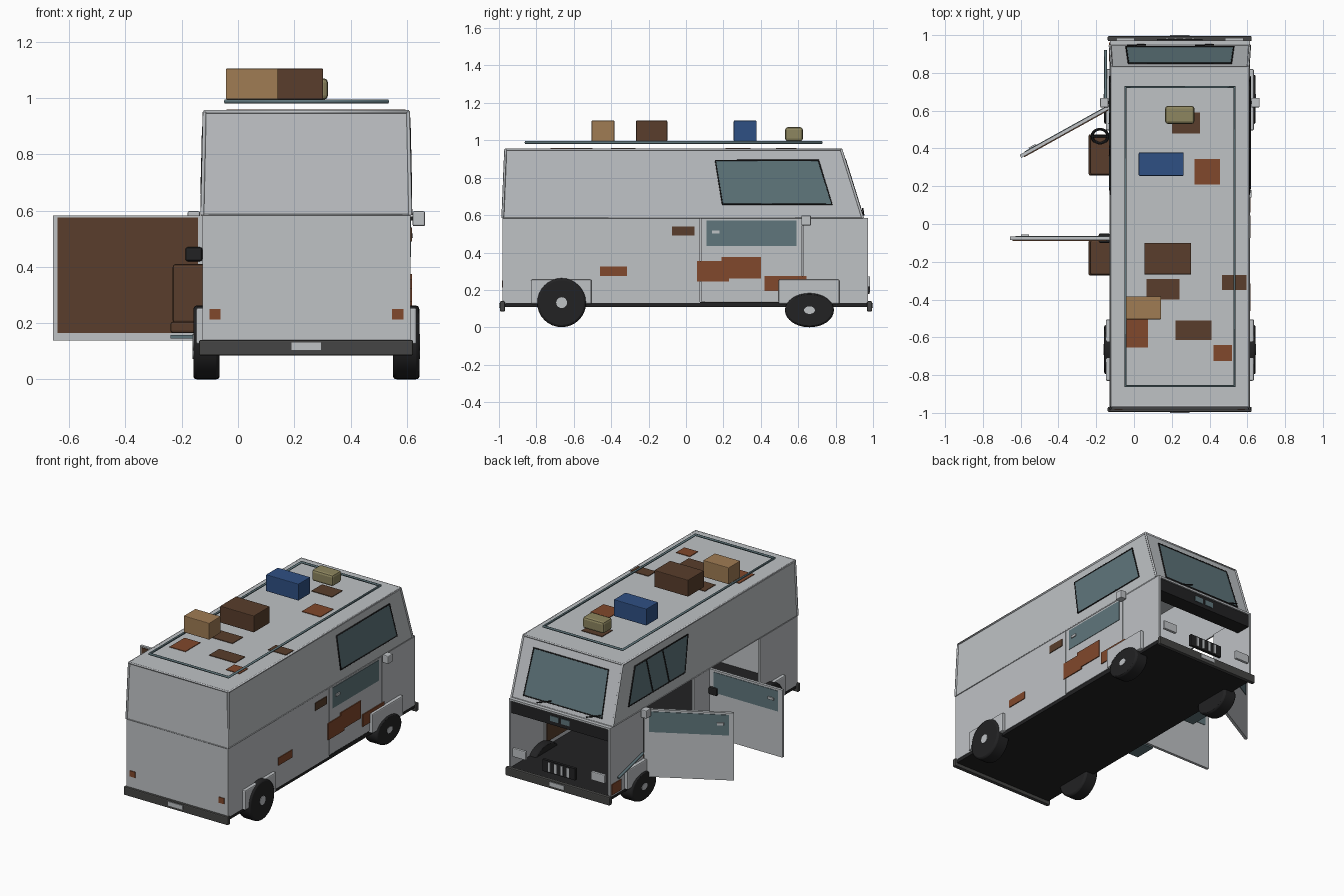
import bpy, bmesh, math
from mathutils import Vector, Matrix

cube = bpy.data.objects.get("Cube")
if cube:
    bpy.data.objects.remove(cube, do_unlink=True)


def material(name, r, g, b):
    m = bpy.data.materials.new(name)
    m.use_nodes = True
    m.diffuse_color = (r, g, b, 1)
    m.node_tree.nodes["Principled BSDF"].inputs["Base Color"].default_value = (r, g, b, 1)
    return m


PAINT = material("light grey paint", .52, .54, .56)
GLASS = material("dusty teal glass", .115, .18, .2)
BROWN = material("dark brown", .1, .048, .025)
RUST = material("rust orange", .22, .065, .025)
TAN = material("tan cardboard", .35, .2, .088)
BLUE = material("blue fabric", .028, .08, .23)
KHAKI = material("khaki canvas", .27, .24, .115)
BLACK = material("black rubber", .016, .016, .017)
METAL = material("dark grey metal", .06, .06, .058)

CX = .243        # centre line of the body
LOW, TOP = .37, .362   # half widths at the waist and the roof
WAIST, ROOF = .585, .955


def finish(bm, name, mat):
    bmesh.ops.recalc_face_normals(bm, faces=bm.faces)
    me = bpy.data.meshes.new(name)
    bm.to_mesh(me)
    bm.free()
    me.materials.append(mat)
    ob = bpy.data.objects.new(name, me)
    bpy.context.collection.objects.link(ob)
    return ob


def box(name, x, y, z, mat, bevel=0, matrix=None):
    """Box from (min, max) ranges."""
    bm = bmesh.new()
    bmesh.ops.create_cube(bm, size=1)
    for v in bm.verts:
        v.co = Vector([(r[0] + r[1]) / 2 + c * (r[1] - r[0]) for c, r in zip(v.co, (x, y, z))])
    if bevel:
        bmesh.ops.bevel(bm, geom=bm.edges[:], offset=bevel, segments=2, profile=.5, affect='EDGES')
    if matrix:
        bm.transform(matrix)
    return finish(bm, name, mat)


def plate(name, corners, normal, mat, thick=.006):
    """Thin flat plate that straddles a surface."""
    bm = bmesh.new()
    off = Vector(normal).normalized() * thick
    lower = [bm.verts.new(Vector(c) - off * .4) for c in corners]
    upper = [bm.verts.new(Vector(c) + off * .6) for c in corners]
    n = len(corners)
    bm.faces.new(lower)
    bm.faces.new(upper)
    for i in range(n):
        j = (i + 1) % n
        bm.faces.new((lower[i], lower[j], upper[j], upper[i]))
    return finish(bm, name, mat)


def bar(name, points, radius, mat, closed=False):
    cu = bpy.data.curves.new(name, 'CURVE')
    cu.dimensions = '3D'
    cu.bevel_depth = radius
    cu.bevel_resolution = 1
    cu.use_fill_caps = True
    sp = cu.splines.new('POLY')
    sp.points.add(len(points) - 1)
    for p, c in zip(sp.points, points):
        p.co = (*c, 1)
    sp.use_cyclic_u = closed
    cu.materials.append(mat)
    ob = bpy.data.objects.new(name, cu)
    bpy.context.collection.objects.link(ob)


def cylinder(name, loc, r, depth, mat, squash=1, bevel=0):
    bpy.ops.mesh.primitive_cylinder_add(vertices=32, radius=r, depth=depth, location=loc,
                                        rotation=(0, math.pi / 2, 0))
    ob = bpy.context.object
    ob.name = name
    ob.scale.x = squash
    ob.data.materials.append(mat)
    if bevel:
        mod = ob.modifiers.new("bevel", 'BEVEL')
        mod.width, mod.segments = bevel, 2
    bpy.ops.object.shade_smooth_by_angle()


# Floor and lower walls, open at the front and at the left doorways
L, R = CX - LOW, CX + LOW
box("floor", (L + .003, R - .003), (-.97, .97), (.108, .135), BLACK)
box("rear_wall", (L, R), (-.98, -.965), (.125, WAIST), PAINT)
for y in ((-.975, .075), (.625, .972)):
    box("right_wall", (R - .014, R), y, (.13, WAIST), PAINT)
for y in ((-.975, -.59), (-.07, .1), (.625, .972)):
    box("left_wall", (L, L + .014), y, (.13, WAIST), PAINT)
box("front_ledge", (L, R), (.92, .972), (.572, WAIST), PAINT)

# Upper cabin: tapered shell with an inward thickness
bm = bmesh.new()
base = [(L, -.98), (R, -.98), (R, .945), (L, .945)]
crown = [(CX - TOP, -.965), (CX + TOP, -.965), (CX + TOP, .83), (CX - TOP, .83)]
b = [bm.verts.new((*c, WAIST)) for c in base]
t = [bm.verts.new((*c, ROOF)) for c in crown]
bm.faces.new(t)
for i in range(4):
    j = (i + 1) % 4
    bm.faces.new((b[i], b[j], t[j], t[i]))
shell = finish(bm, "upper_cabin", PAINT)
mod = shell.modifiers.new("thickness", 'SOLIDIFY')
mod.thickness, mod.offset = .012, -1
for lo, hi in zip(base, crown):
    bar("corner_post", [(*lo, WAIST), (*hi, ROOF - .004)], .007, PAINT)
bar("roof_edge", [(*c, ROOF - .004) for c in crown], .007, PAINT, True)
bar("waist_seam", [(*c, WAIST) for c in base], .003, PAINT, True)


# Windscreen and slanted side windows, each with a dark surround
def front_y(z):
    return .945 - .115 * (z - WAIST) / (ROOF - WAIST)


def window(name, corners, normal):
    plate(name, corners, normal, GLASS)
    lift = Vector(normal).normalized() * .003
    bar(name + "_trim", [Vector(c) + lift for c in corners], .005, BLACK, True)


window("windscreen", [(CX + s * w, front_y(z), z) for s, w, z in
       ((-1, .285, .615), (1, .285, .615), (1, .272, .898), (-1, .272, .898))], (0, .37, .115))
for s in (-1, 1):
    pts = [(CX + s * (LOW - .008 * (z - WAIST) / (ROOF - WAIST)), y, z) for y, z in
           ((.195, .658), (.78, .658), (.708, .893), (.157, .893))]
    window("side_window", pts, (s, 0, .02))
    bar("wiper", [(CX + s * .18, .95, .6), (CX + s * .18 - .1, .945, .635)], .004, BLACK)
    # Door mirror
    box("mirror", sorted((CX + s * (LOW + .008), CX + s * (LOW + .052))), (.617, .668), (.545, .598), PAINT, .005)
    box("mirror_arm", sorted((CX + s * (LOW - .01), CX + s * (LOW + .02))), (.635, .65), (.565, .58), BLACK)
for y in (.36, .53):
    bar("left_window_mullion", [(L - .002, y, .66), (L + .004, y + .06, .89)], .005, BLACK)


# Doors: hinge at the local origin, length along local x, outside towards s * y
def door(name, hinge, angle, length, s):
    m = Matrix.Translation((*hinge, 0)) @ Matrix.Rotation(math.radians(angle), 4, 'Z')

    def part(label, x, depth, z, mat):
        box(name + label, x, sorted((s * depth[0], s * depth[1])), z, mat, 0, m)
    part("_panel", (0, length), (-.009, .009), (.138, WAIST - .002), PAINT)
    part("_window", (.03, length - .03), (.006, .012), (.435, .57), GLASS)
    part("_handle", (length - .1, length - .06), (.01, .019), (.502, .518), PAINT)
    part("_lining", (.015, length - .015), (-.014, -.006), (.165, .575), BROWN)


door("right_door", (R - .01, .621), -90, .542, 1)
door("left_front_door", (L - .002, .62), 209, .54, -1)
door("left_rear_door", (L, -.075), 180, .53, -1)

# Wheels and boxed arches; the front pair sags flat
for s in (-1, 1):
    for y, z, flat in ((-.665, .132, 1), (.66, .092, .7)):
        cylinder("tyre", (CX + s * .355, y, z), .131, .093, BLACK, flat, .012)
        cylinder("hub", (CX + s * .4, y, z), .029, .008, PAINT, flat)
        box("wheel_arch", sorted((CX + s * .36, CX + s * .392)), (y - .165, y + .16), (.125, .255), PAINT, .007)

# Bumpers, number plates, lamps and grille
for y0, y1, py in ((-.995, -.968, -.997), (.968, .995, .997)):
    box("bumper", (L - .012, R + .01), (y0, y1), (.085, .14), METAL, .006)
    box("bumper_plate", (.19, .295), (py - .003, py + .003), (.104, .131), PAINT)
for s in (-1, 1):
    x = CX + s * .325
    box("tail_lamp", (x - .02, x + .02), (-.985, -.975), (.213, .251), RUST)
    x = CX + s * .288
    box("headlamp", (x - .05, x + .05), (.965, .985), (.215, .272), PAINT, .005)
box("grille", (CX - .12, CX + .12), (.962, .98), (.178, .255), BLACK)
for i in range(4):
    x = CX - .069 + i * .046
    box("grille_slat", (x - .008, x + .008), (.976, .984), (.186, .247), PAINT)
box("dashboard", (L + .014, R - .014), (.86, .962), (.49, .572), BLACK)
for x in (.175, .255):
    box("dash_gauge", (x, x + .06), (.958, .966), (.515, .55), GLASS)

# Seats pushed through the left doorways, with head rests and a steering wheel
for y0, y1 in ((.26, .475), (-.27, -.085)):
    box("seat_back", (-.232, -.02), (y0, y1), (.2, .41), BROWN, .01)
    box("seat_base", (-.24, -.02), (y0 - .003, y1), (.165, .205), BROWN, .008)
    box("seat_rail", (-.24, -.03), (y0 + .02, y1 - .02), (.145, .158), GLASS)
box("door_pull", (-.187, L), (-.1, -.05), (.42, .47), BLACK, .008)
bpy.ops.mesh.primitive_torus_add(major_radius=.042, minor_radius=.008, major_segments=20, minor_segments=6,
                                 location=(-.18, .465, .44), rotation=(.5, 0, 0))
bpy.context.object.name = "steering_wheel"
bpy.context.object.data.materials.append(BLACK)
bar("steering_spoke", [(-.22, .465, .44), (-.14, .465, .44)], .006, BLACK)
bar("loose_trim", [(-.15, .66, .31), (-.15, .92, .245)], .008, GLASS)

# Roof rack and luggage
bar("roof_rack", [(x, y, .988) for x, y in ((-.045, -.858), (.532, -.858), (.532, .725), (-.045, .725))],
    .008, GLASS, True)
box("tan_box", (-.043, .143), (-.505, -.383), (.995, 1.105), TAN, .004)
box("brown_case", (.055, .303), (-.267, -.1), (.995, 1.105), BROWN, .004)
box("blue_case", (.025, .263), (.255, .378), (.995, 1.105), BLUE, .004)
box("khaki_bag", (.165, .32), (.53, .625), (.995, 1.07), KHAKI, .014)

# Rust patches on the roof (x range, y range)
for x0, x1, y0, y1, mat in ((.2, .35, .48, .59, BROWN), (.32, .455, .21, .345, RUST),
                            (.065, .24, -.4, -.29, BROWN), (.22, .41, -.615, -.51, BROWN),
                            (-.04, .075, -.655, -.5, RUST), (.42, .52, -.725, -.64, RUST),
                            (.465, .595, -.35, -.27, BROWN)):
    box("roof_patch", (x0, x1), (y0, y1), (ROOF - .002, ROOF + .004), mat)

# Rust patches on the right side (y range, z range)
for y0, y1, z0, z1, mat in ((-.075, .045, .49, .54, BROWN), (-.46, -.315, .275, .325, RUST),
                            (.06, .23, .245, .355, RUST), (.19, .4, .26, .375, RUST),
                            (.42, .645, .195, .275, RUST)):
    box("side_patch", (R - .003, R + .005), (y0, y1), (z0, z1), mat)
box("left_front_patch", (L - .005, L + .002), (.86, .96), (.14, .21), RUST)
